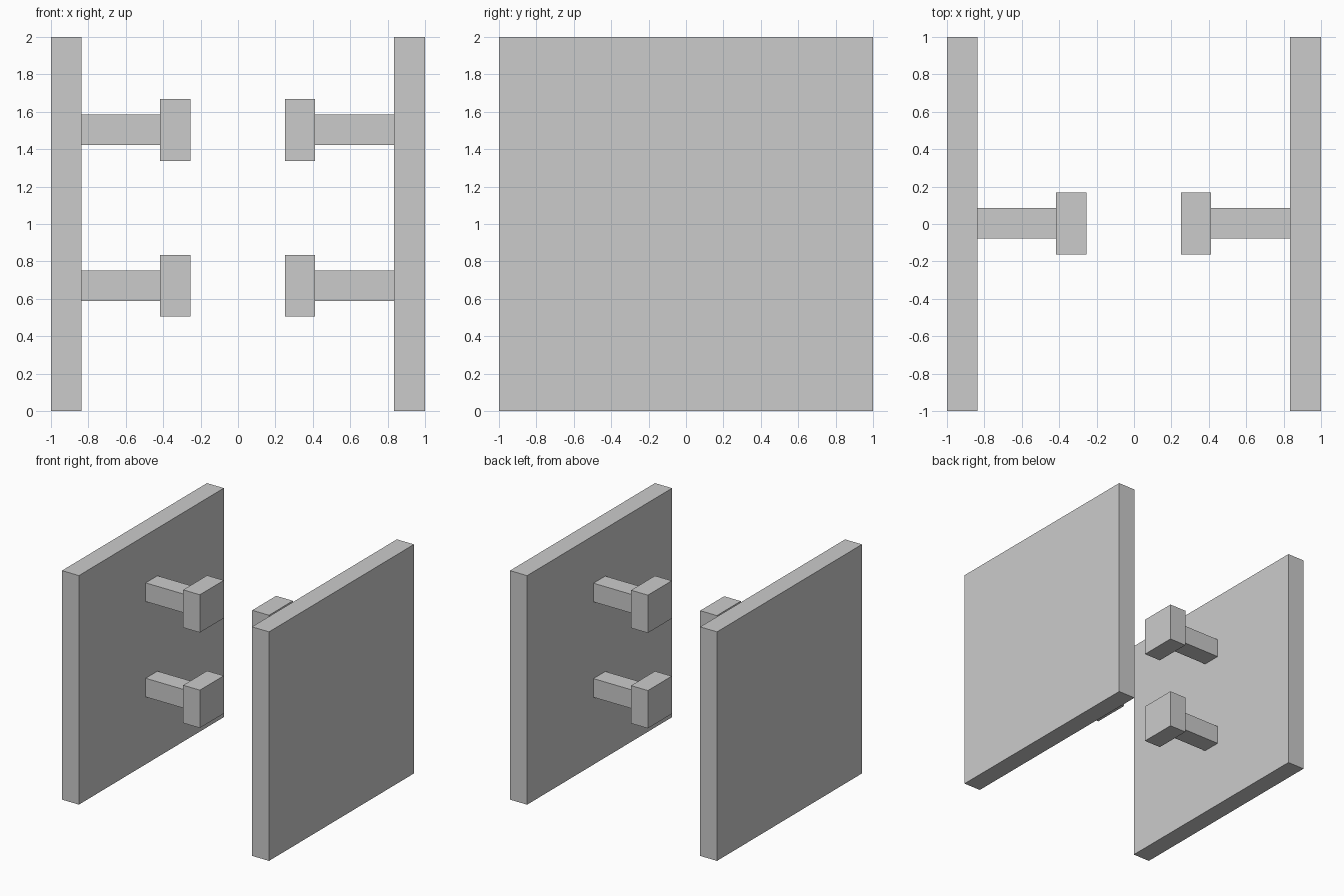
import bpy

if "Cube" in bpy.data.objects:
    bpy.data.objects.remove(bpy.data.objects["Cube"])

THICK = 0.163   # shared thickness of panels, pegs and heads


def box(name, x, y, z):
    """Add a box spanning the given (min, max) ranges."""
    spans = (x, y, z)
    bpy.ops.mesh.primitive_cube_add(size=1, location=[(a + b) / 2 for a, b in spans])
    ob = bpy.context.object
    ob.name = name
    ob.scale = [b - a for a, b in spans]
    bpy.ops.object.transform_apply(location=False, rotation=False, scale=True)
    return ob


# x ranges of panel, peg and head on each side
sides = {
    "left": ((-1, -0.837), (-0.837, -0.416), (-0.416, -0.255)),
    "right": ((0.835, 1), (0.413, 0.835), (0.251, 0.413)),
}
levels = {"lower": 0.67, "upper": 1.503}

for side, (panel_x, peg_x, head_x) in sides.items():
    # upright square panel
    box(f"{side}_panel", panel_x, (-1, 1), (0, 2))
    for level, z in levels.items():
        # square peg on the inner face, ending in a larger square head
        h = THICK / 2
        box(f"{side}_{level}_peg", peg_x, (0.003 - h, 0.003 + h), (z - h, z + h))
        box(f"{side}_{level}_head", head_x, (0.003 - THICK - 0.002, 0.003 + THICK + 0.002),
            (z - THICK - 0.002, z + THICK + 0.002))
